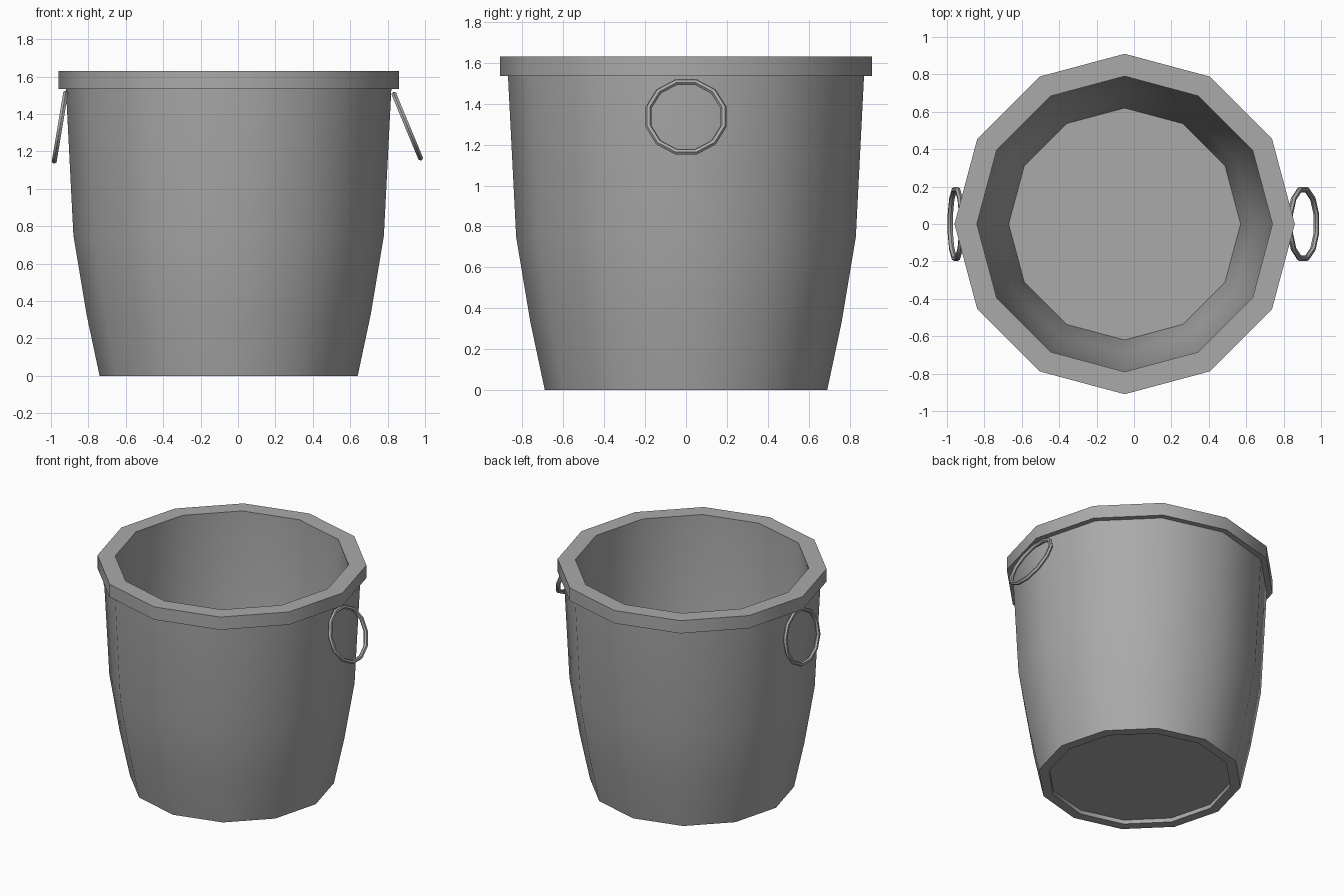
import bpy, bmesh, math
from mathutils import Matrix, Vector

cube = bpy.data.objects.get("Cube")
if cube:
    bpy.data.objects.remove(cube)

SIDES = 12
CENTRE_X = -0.05

metal = bpy.data.materials.new("grey metal")
metal.use_nodes = True
colour = (0.4, 0.4, 0.4, 1)
metal.diffuse_color = colour
metal.node_tree.nodes["Principled BSDF"].inputs["Base Color"].default_value = colour


def finish(name, bm, location, angle):
    bmesh.ops.recalc_face_normals(bm, faces=bm.faces)
    mesh = bpy.data.meshes.new(name)
    bm.to_mesh(mesh)
    bm.free()
    mesh.materials.append(metal)
    obj = bpy.data.objects.new(name, mesh)
    bpy.context.collection.objects.link(obj)
    obj.location = location
    bpy.ops.object.select_all(action='DESELECT')
    obj.select_set(True)
    bpy.context.view_layer.objects.active = obj
    bpy.ops.object.shade_smooth_by_angle(angle=math.radians(angle))
    return obj


def ring_loop(bm, points):
    """Bridge a closed list of vertex rings into a surface."""
    rings = [[bm.verts.new(p) for p in ring] for ring in points]
    for a, b in zip(rings, rings[1:] + rings[:1]):
        for i in range(len(a)):
            j = (i + 1) % len(a)
            bm.faces.new((a[i], a[j], b[j], b[i]))


def circle(radius, z):
    return [(radius * math.cos(math.tau * i / SIDES),
             radius * math.sin(math.tau * i / SIDES), z) for i in range(SIDES)]


# Bucket wall with thick rim, hollow inside and open foot ring
profile = [(0.69, 0), (0.76, 0.33), (0.83, 0.75), (0.87, 1.535),
           (0.91, 1.535), (0.91, 1.63), (0.79, 1.63), (0.79, 1.535),
           (0.76, 0.75), (0.69, 0.33), (0.62, 0.04), (0.62, 0)]
bm = bmesh.new()
ring_loop(bm, [circle(r, z) for r, z in profile])
finish("bucket_wall", bm, (CENTRE_X, 0, 0), 40)

# Floor, raised slightly above the foot
bm = bmesh.new()
bmesh.ops.create_cone(bm, cap_ends=True, segments=SIDES, radius1=0.62,
                      radius2=0.62, depth=0.01)
bmesh.ops.rotate(bm, verts=bm.verts, matrix=Matrix.Rotation(math.pi / 2, 3, 'Z'))
finish("bucket_floor", bm, (CENTRE_X, 0, 0.035), 40)


# Hanging ring handles
def handle(name, location, tilt, major=0.19, minor=0.015, tube_sides=6):
    bm = bmesh.new()
    swing = Matrix.Rotation(tilt, 3, 'Y')
    rings = []
    for i in range(SIDES):
        a = math.tau * (i + 0.5) / SIDES
        out = Vector((0, math.cos(a), math.sin(a)))
        ring = []
        for k in range(tube_sides):
            t = math.tau * k / tube_sides
            p = out * (major + minor * math.cos(t))
            p.x = minor * math.sin(t)
            ring.append(swing @ p)
        rings.append(ring)
    ring_loop(bm, rings)
    finish(name, bm, location, 50)


handle("left_ring_handle", (0.905, 0, 1.335), math.radians(-22.5))
handle("right_ring_handle", (-0.952, 0, 1.33), math.radians(9.5))
